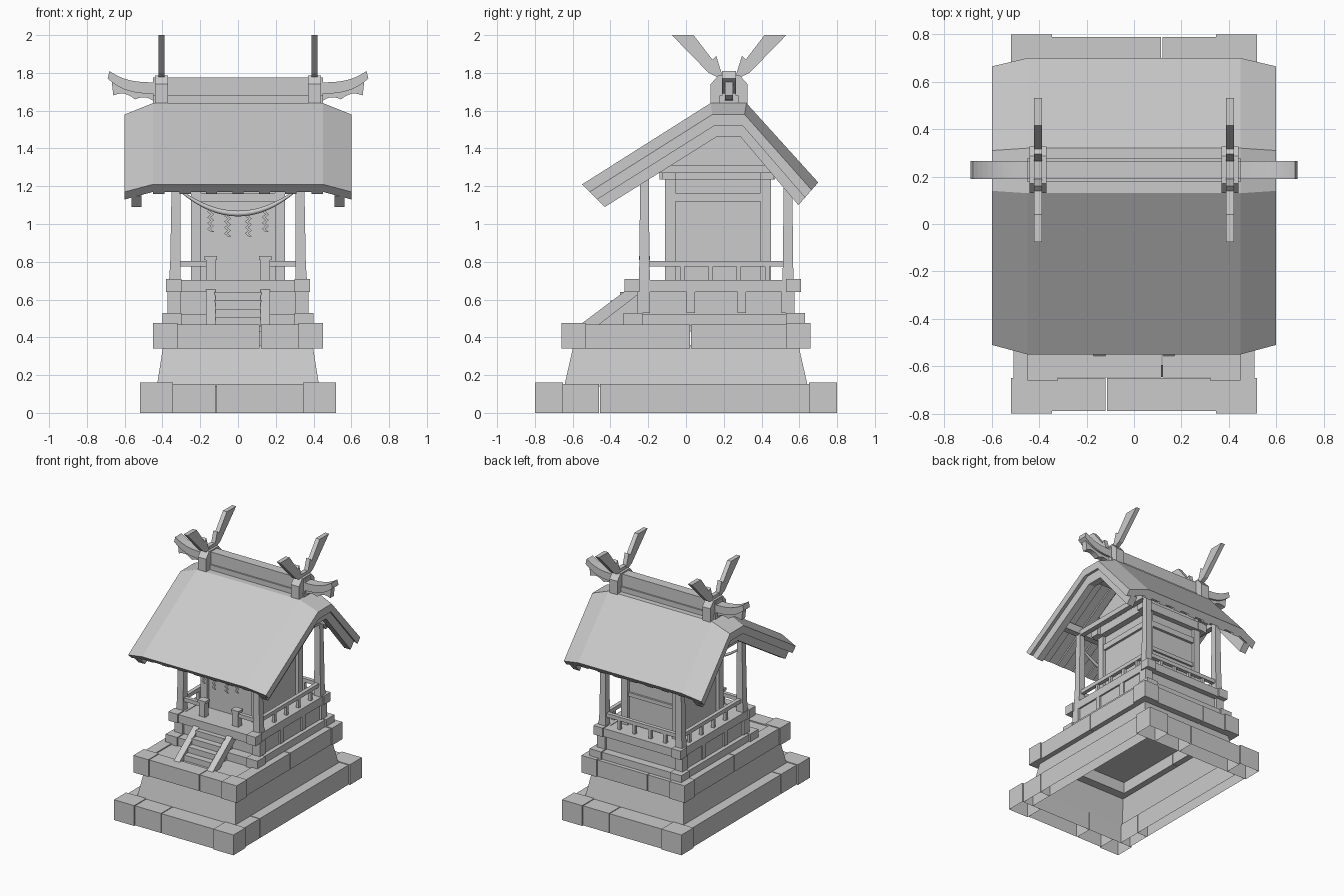
import bpy, bmesh
from math import sin, cos, tau

cube = bpy.data.objects.get("Cube")
if cube:
    bpy.data.objects.remove(cube, do_unlink=True)

grey = bpy.data.materials.new("plain_grey")
grey.use_nodes = True
grey.diffuse_color = (.6, .6, .6, 1)
grey.node_tree.nodes["Principled BSDF"].inputs["Base Color"].default_value = grey.diffuse_color

# Shared levels and lines
TERRACE, FLOOR, RAIL = .46, .7, .79
PLATE = (1.235, 1.3)
PILLAR_X, FRONT_PILLAR, BACK_PILLAR = .33, -.22, .54
BODY_X, BODY_FRONT, BODY_BACK = .25, -.11, .45
RIDGE_Y, RIDGE_Z = .228, 1.63
INSET = .012


def loft(name, rings, bottom=True, top=True):
    """Skin a list of matching point loops."""
    bm = bmesh.new()
    loops = [[bm.verts.new(point) for point in ring] for ring in rings]
    for low, high in zip(loops, loops[1:]):
        for i in range(len(low)):
            bm.faces.new((low[i - 1], low[i], high[i], high[i - 1]))
    if bottom:
        bm.faces.new(loops[0])
    if top:
        bm.faces.new(loops[-1])
    bmesh.ops.recalc_face_normals(bm, faces=bm.faces)
    mesh = bpy.data.meshes.new(name)
    bm.to_mesh(mesh)
    bm.free()
    mesh.materials.append(grey)
    ob = bpy.data.objects.new(name, mesh)
    bpy.context.collection.objects.link(ob)
    return ob


def near(centre, half):
    return (centre - half, centre + half)


def both(span):
    """A range and its mirror image."""
    return [span, tuple(-v for v in reversed(span))]


def rect(x, y, z):
    return [(x[0], y[0], z), (x[1], y[0], z), (x[1], y[1], z), (x[0], y[1], z)]


def box(name, x, y, z, bottom=True):
    loft(name, [rect(x, y, height) for height in z], bottom)


def pair(name, x, y, z, bottom=True):
    for side, span in zip(("left_", "right_"), both(x)):
        box(side + name, span, y, z, bottom)


def side_prism(name, outline, x):
    """Extrude a (y, z) outline along x."""
    loft(name, [[(across, y, z) for y, z in outline] for across in x])


def front_prism(name, outline, y):
    """Extrude an (x, z) outline along y."""
    loft(name, [[(x, depth, z) for x, z in outline] for depth in y])


def flipped(outline):
    """Mirror a (y, z) outline front to back across the ridge."""
    return [(2 * RIDGE_Y - y, z) for y, z in reversed(outline)]


def split(low, high, joint):
    if joint is None:
        return [(low, high)]
    return [(low, joint), (joint + INSET / 2, high)]


def course(name, half, y, z, corner, side_width, joint_x=None, joint_y=None, bottom=True):
    """Rectangular ring of beams with proud corner blocks and optional joints."""
    front, back = y
    wide, deep = corner
    beam_z = (z[0], z[1] - INSET / 2)
    for corner_y in ((front, front + deep), (back - deep, back)):
        pair(name + "_corner", (half - wide, half), corner_y, z, bottom)
    for span in split(front + deep, back - deep, joint_y):
        pair(name + "_side_beam", (half - side_width, half - INSET), span, beam_z, bottom)
    for span in split(wide - half, half - wide, joint_x):
        box(name + "_front_beam", span, (front + INSET, front + deep), beam_z, bottom)
        box(name + "_back_beam", both(span)[1], (back - deep, back - INSET), beam_z, bottom)


# Stone base: hollow lower course, battered wall, upper course
course("lower_stone", .52, near(0, .8), (0, .16), (.175, .15), .1, -.12, -.46, bottom=False)
loft("battered_wall", [rect(near(0, .43), near(0, .645), .14),
                       rect(near(0, .395), near(0, .595), .36)], bottom=False, top=False)
course("upper_stone", .45, near(0, .66), (.34, .475), (.13, .13), .1, .115, .02)
box("terrace_floor", near(0, .36), near(0, .54), (.43, TERRACE))

# Timber substructure and veranda
course("sill", .4, (-.33, .63), (TERRACE, .53), (.1, .1), .1)
loft("under_wall", [rect(near(0, .355), (-.24, .555), z) for z in (.5, .66)], bottom=False, top=False)
for y in (.025, .295):
    pair("under_post", near(.345, .022), near(y, .022), (.53, .64))
for y in (-.225, .54):
    pair("under_corner_post", near(.338, .034), near(y, .034), (.53, .64))
course("veranda", .38, (-.325, .61), (.64, .71), (.08, .08), .09)
box("veranda_floor", near(0, .3), (-.25, .53), (.66, FLOOR))

# Outer pillars with feet and the beams they carry
for y in (FRONT_PILLAR, BACK_PILLAR):
    for side in (-1, 1):
        loft("pillar", [rect(near(side * (PILLAR_X + half - .025), half), near(y, half), z)
                        for half, z in ((.03, FLOOR), (.027, RAIL), (.022, 1.33))])
    box("eave_beam", near(0, .5), near(y, .025), (1.28, 1.34))
pair("tie_beam", near(PILLAR_X, .02), (FRONT_PILLAR, BACK_PILLAR), (1.27, 1.31))

# Railings
rail_z, baluster_z = near(RAIL, .015), (FLOOR, RAIL)
pair("side_rail", near(PILLAR_X, .015), (FRONT_PILLAR, BACK_PILLAR), rail_z)
pair("front_rail", (.15, PILLAR_X), near(FRONT_PILLAR, .015), rail_z)
box("back_rail", near(0, PILLAR_X), near(BACK_PILLAR, .015), rail_z)
for i in range(4):
    pair("side_baluster", near(PILLAR_X, .012), near(.15 * i - .02, .012), baluster_z)
for x in (.07, .2):
    pair("back_baluster", near(x, .012), near(BACK_PILLAR, .012), baluster_z)

# Staircase
STAIR_TOP = -.25
for i in range(5):
    rise = TERRACE + .045 * i
    box("step", near(0, .125), (.05 * i - .5, STAIR_TOP), (rise, rise + .045))
for span in both((.12, .17)):
    side_prism("stringer", [(-.57, TERRACE), (-.47, TERRACE), (STAIR_TOP, .63), (STAIR_TOP, FLOOR)], span)
pair("newel", near(.145, .025), near(FRONT_PILLAR, .025), (.64, .81))
pair("newel_cap", near(.145, .033), near(FRONT_PILLAR, .03), (.81, .83))


# Roof layers step inward and down from the outer surface
def roof_line(n):
    apex = 1.64 - .06 * n
    return [(.04 * n - .55, 1.21 - .04 * n), (.13 + .01 * n, apex),
            (.32 - .01 * n, apex), (.7 - .035 * n, 1.22 - .04 * n)]


def roof_band(top, bottom):
    return roof_line(top) + roof_line(bottom)[::-1]


# Sanctuary body: recessed walls, corner posts, trim and gables
box("wall_core", near(0, .225), (-.085, .425), (FLOOR, 1.42))
for y in (BODY_FRONT, BODY_BACK - .055):
    pair("corner_post", (BODY_X - .055, BODY_X), (y, y + .055), (FLOOR, 1.24))
LINTEL = (1.12, 1.165)
pair("side_lintel", (.22, .243), (BODY_FRONT + INSET, BODY_BACK - INSET), LINTEL)
pair("side_plate", (.22, .275), (-.14, .47), PLATE)
for y in (-.09, .43):
    box("end_lintel", near(0, .2), near(y, .015), LINTEL)
    box("end_plate", near(0, .3), near(y, .035), PLATE)
box("back_middle_trim", near(0, .2), near(.43, .01), near(.94, .015))
peak = roof_line(1.2)[1:3]
for span in both((.215, .245)):
    side_prism("gable_wall", [(-.1, 1.24), (-.1, 1.42), *peak, (.44, 1.42), (.44, 1.24)], span)

# Roof shell with drooping gable ends, bargeboards and rafters
loft("roof", [[(x, y, z) for y, z in roof_band(n, n + 1)]
              for x, n in ((-.6, 1), (-.45, 0), (.45, 0), (.6, 1))])
for span in both((.51, .565)):
    side_prism("bargeboard", roof_band(1.6, 3), span)
for i in range(-3, 4):
    side_prism("rafter", roof_band(.9, 1.25), near(.14 * i, .03))
box("ridge_purlin", near(0, .52), near(RIDGE_Y, .03), (1.47, 1.54))

# Ridge beam with upswept ends on scalloped brackets
beam_y = near(RIDGE_Y, .038)
box("ridge_beam", near(0, .45), beam_y, (RIDGE_Z, 1.775))
box("ridge_course", near(0, .45), near(RIDGE_Y, .05), (RIDGE_Z, 1.68))
steps = [i / 12 for i in range(13)]
upper = [(.43 + .25 * t, 1.75 + .06 * t ** 3) for t in steps]
middle = [(.43 + .26 * t, 1.69 + .08 * t ** 3) for t in steps]
lower = [(.43 + .23 * t, 1.64 + .04 * t + .02 * abs(sin(tau * t))) for t in steps]
for side in (-1, 1):
    front_prism("ridge_horn", [(side * x, z) for x, z in upper + middle[::-1]], beam_y)
    front_prism("horn_bracket", [(side * x, z) for x, z in middle[:-1] + lower[::-1]], near(RIDGE_Y, .022))

# Collars and forked finials
COLLAR_X = .405
shoulder = [(.13, RIDGE_Z), (.13, 1.74), (.17, 1.785)]
fork = [(-.075, 2), (.04, 2), (.14, 1.87), (.16, 1.89), (.2, 1.76), (.12, 1.8)]
for span in both(near(COLLAR_X, .035)):
    side_prism("collar", shoulder + flipped(shoulder), span)
for span in both(near(COLLAR_X, .017)):
    side_prism("front_finial", fork, span)
    side_prism("back_finial", flipped(fork), span)
pair("collar_peg", near(COLLAR_X, .017), beam_y, (1.77, 1.81))

# Sagging rope with zigzag streamers
ROPE_Z = 1.055
rings = []
for i in range(-8, 9):
    t = i / 8
    radius = .015 - .007 * t * t
    rings.append([(.31 * t, FRONT_PILLAR + radius * cos(tau * k / 8),
                   ROPE_Z + .125 * t * t + radius * sin(tau * k / 8)) for k in range(8)])
rope = loft("rope", rings)
for face in rope.data.polygons:
    face.use_smooth = len(face.vertices) == 4
for x in (-.145, -.055, .055, .145):
    top = ROPE_Z + 1.3 * x * x
    edge = [(x - .018 * (i % 2), top - .0155 * i) for i in range(9)]
    other = [(px + .018, pz) for px, pz in reversed(edge)]
    front_prism("streamer", edge + other, near(FRONT_PILLAR, .003))
